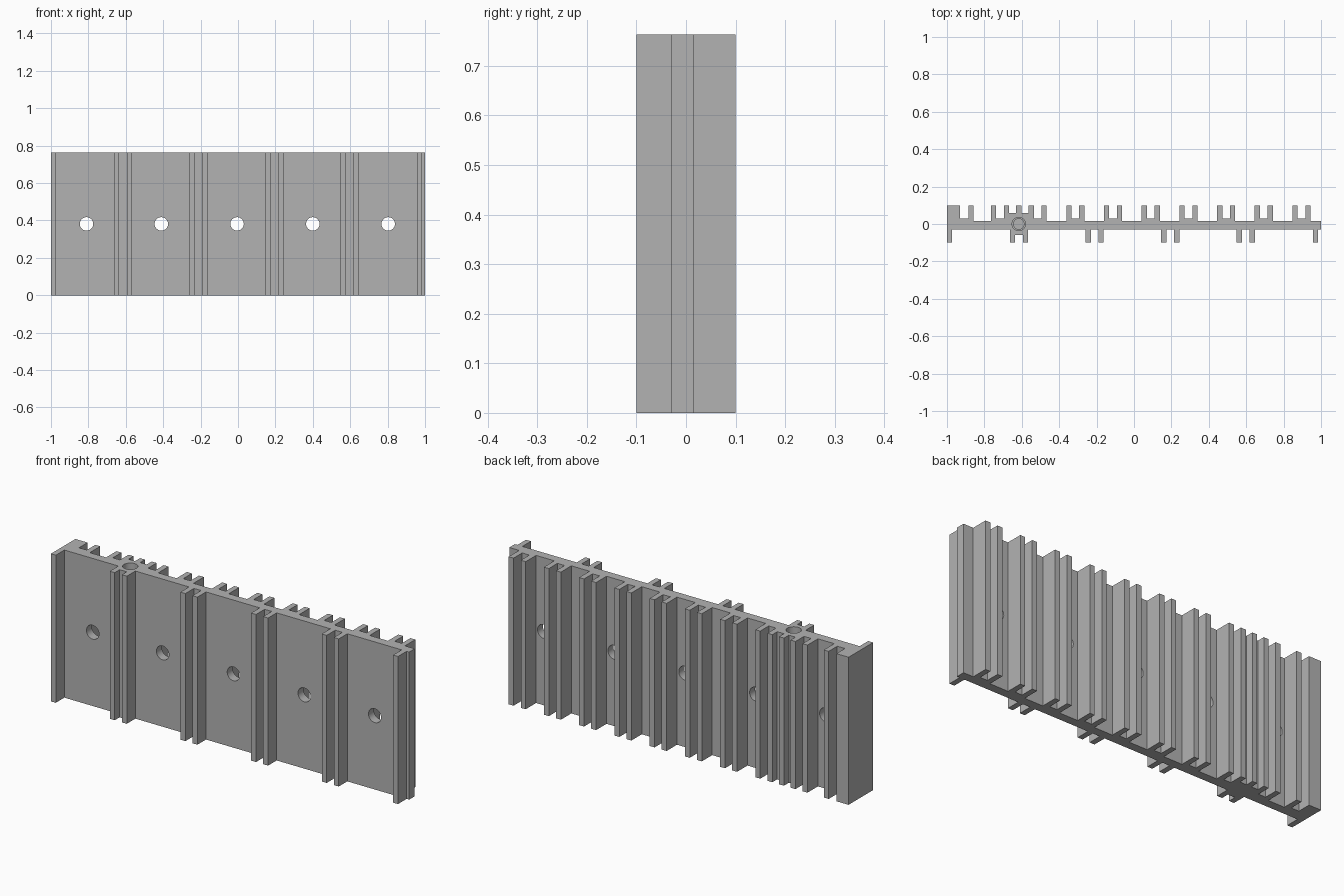
import bpy, bmesh, math

HEIGHT = 0.763
FIN = 0.028        # fin thickness
GAP = 0.069        # spacing of the two fins in a pair
FIN_Y = 0.1        # fin reach on both faces
PLATE_BACK, PLATE_FRONT = 0.015, -0.03

cube = bpy.data.objects.get("Cube")
if cube:
    bpy.data.objects.remove(cube)

grey = bpy.data.materials.new("aluminium grey")
grey.use_nodes = True
colour = (0.45, 0.45, 0.45, 1)
grey.diffuse_color = colour
grey.node_tree.nodes["Principled BSDF"].inputs["Base Color"].default_value = colour


def pair(x, y, web):
    """Two fins with a web of the given reach between them."""
    return [(x, x + FIN, y), (x + FIN, x + GAP, web), (x + GAP, x + GAP + FIN, y)]


def outline(steps, base):
    """Stepped edge from left to right, at base level between the steps."""
    points, x = [], -1.0
    for x0, x1, y in sorted(steps):
        if x0 - x > 0.001:
            points += [(x, base), (x0, base)]
        points += [(x0, y), (x1, y)]
        x = x1
    if x < 0.999:
        points += [(x, base), (1.0, base)]
    clean = []
    for p in points:
        if not clean or math.dist(p, clean[-1]) > 0.0005:
            clean.append(p)
    return clean


# Back face: thick end fin, nine fin pairs, and a screw boss with its own fin
back = [(-1, -0.93, FIN_Y), (-0.93, -0.886, 0.03), (-0.886, -0.858, FIN_Y)]
for i in range(9):
    back += pair(-0.765 + 0.2015 * i, FIN_Y, 0.03)
boss_left, boss_right = -0.765 + GAP + FIN, -0.5635
back += [(boss_left, -0.63, 0.06), (-0.63, -0.602, FIN_Y), (-0.602, boss_right, 0.06)]

# Front face: end fins and four fin pairs, the first one bridged by the boss
front = [(-1, -0.972, -FIN_Y), (0.957, 0.985, -FIN_Y)]
for i in range(4):
    front += pair(-0.663 + 0.404 * i, -FIN_Y, -0.06 if i == 0 else PLATE_FRONT)

# Extruded heat sink body
bm = bmesh.new()
profile = outline(front, PLATE_FRONT) + outline(back, PLATE_BACK)[::-1]
face = bm.faces.new([bm.verts.new((x, y, 0)) for x, y in profile])
extruded = bmesh.ops.extrude_face_region(bm, geom=[face])["geom"]
bmesh.ops.translate(bm, vec=(0, 0, HEIGHT),
                    verts=[v for v in extruded if isinstance(v, bmesh.types.BMVert)])
bmesh.ops.recalc_face_normals(bm, faces=bm.faces)
mesh = bpy.data.meshes.new("heat_sink_body")
bm.to_mesh(mesh)
bm.free()
body = bpy.data.objects.new("heat_sink_body", mesh)
bpy.context.collection.objects.link(body)
mesh.materials.append(grey)


def drill(name, radius, depth, location, rotation=(0, 0, 0)):
    """Cut a round hole into the body."""
    bpy.ops.mesh.primitive_cylinder_add(vertices=32, radius=radius, depth=depth,
                                        location=location, rotation=rotation)
    cutter = bpy.context.object
    cutter.name = name
    cutter.hide_render = True
    cutter.data.materials.append(grey)
    cut = body.modifiers.new(name, "BOOLEAN")
    cut.operation = "DIFFERENCE"
    cut.solver = "EXACT"
    cut.object = cutter
    bpy.context.view_layer.objects.active = body
    bpy.ops.object.modifier_apply(modifier=name)
    bpy.data.objects.remove(cutter)


# Mounting holes through the plate
for x in (-0.81, -0.41, -0.005, 0.4, 0.803):
    drill("mounting_hole", 0.036, 0.4, (x, 0, HEIGHT / 2), (math.pi / 2, 0, 0))

# Stepped blind screw hole in the top of the boss
drill("screw_hole", 0.036, 0.2, (-0.616, 0, HEIGHT))
drill("screw_hole_tip", 0.028, 0.3, (-0.616, 0, HEIGHT))

bpy.ops.object.select_all(action="DESELECT")
body.select_set(True)
bpy.context.view_layer.objects.active = body
bpy.ops.object.shade_smooth_by_angle(angle=math.radians(30))
